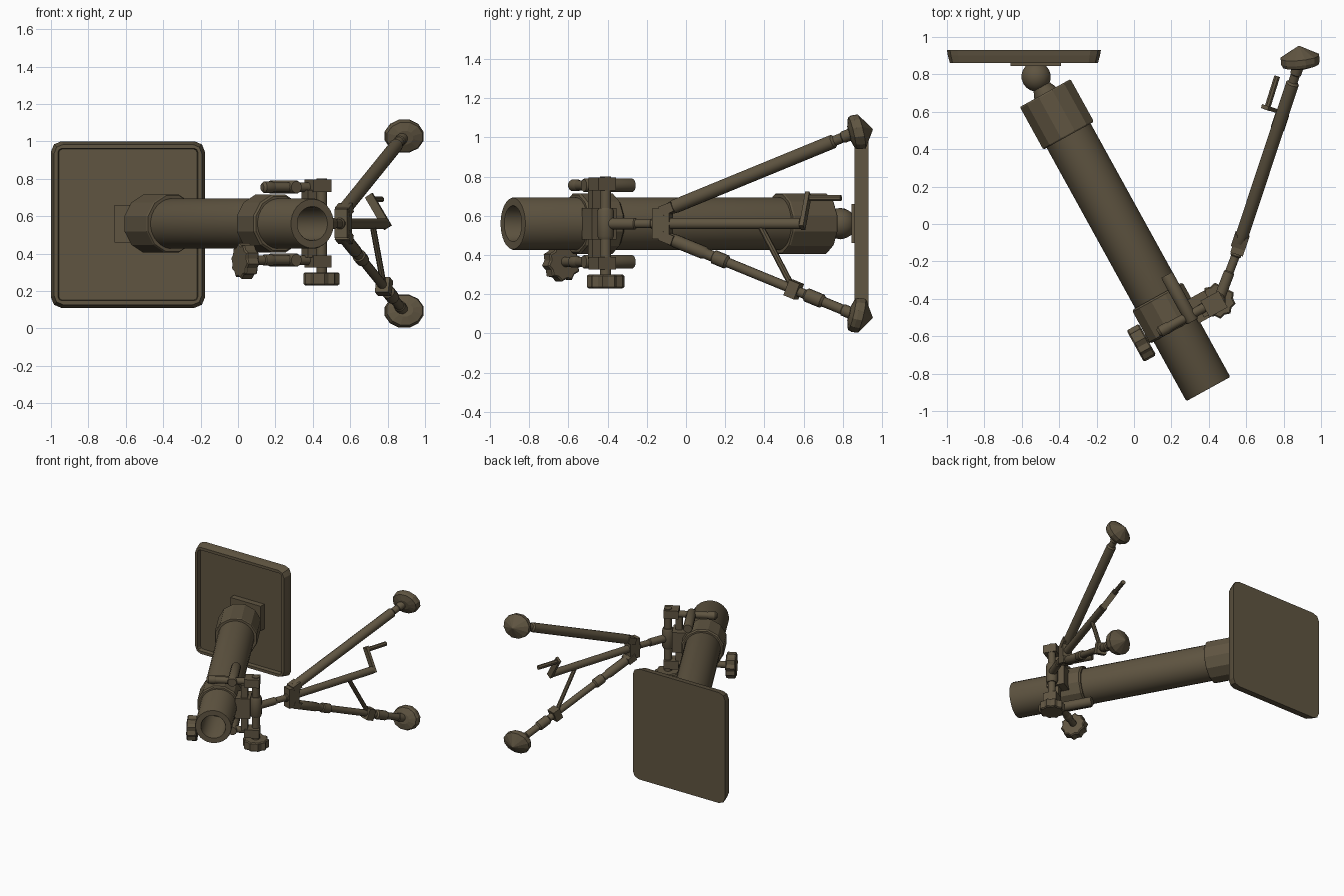
import bpy, bmesh, math
from mathutils import Vector as V

if "Cube" in bpy.data.objects:
    bpy.data.objects.remove(bpy.data.objects["Cube"])

olive = bpy.data.materials.new("olive_drab")
olive.diffuse_color = (0.115, 0.09, 0.053, 1)
olive.use_nodes = True
olive.node_tree.nodes["Principled BSDF"].inputs["Base Color"].default_value = olive.diffuse_color

ZC = 0.56                               # height of the symmetry plane
U = V((0.483, -0.876, 0)).normalized()  # along the barrel, breech to muzzle
P = V((-U.y, U.x, 0))                   # sideways, barrel towards bipod
O = V((-0.475, 0.70, ZC))               # breech end of the barrel
B = V((0.30, 0.954, 0)).normalized()    # bipod direction


def L(s, p=0, z=0):
    return O + U * s + P * p + V((0, 0, z))


def finish(name, bm, smooth=None):
    bmesh.ops.recalc_face_normals(bm, faces=bm.faces)
    me = bpy.data.meshes.new(name)
    bm.to_mesh(me)
    bm.free()
    me.materials.append(olive)
    ob = bpy.data.objects.new(name, me)
    bpy.context.collection.objects.link(ob)
    if smooth:
        bpy.context.view_layer.objects.active = ob
        ob.select_set(True)
        bpy.ops.object.shade_smooth_by_angle(angle=math.radians(smooth))
        ob.select_set(False)
    return ob


def loft(name, rings, smooth=None):
    bm = bmesh.new()
    vs = [[bm.verts.new(c) for c in r] for r in rings]
    n = len(vs[0])
    for a, b in zip(vs, vs[1:]):
        for i in range(n):
            bm.faces.new((a[i], a[(i + 1) % n], b[(i + 1) % n], b[i]))
    bm.faces.new(vs[0])
    bm.faces.new(vs[-1])
    return finish(name, bm, smooth)


def lathe(name, a, b, prof, n=12, smooth=35, lobe=1.0):
    """Turned part from a to b; prof holds (fraction of length, radius)."""
    a, b = V(a), V(b)
    d = b - a
    e = d.normalized()
    x = e.cross(V((0, 0, 1)) if abs(e.z) < 0.9 else V((1, 0, 0))).normalized()
    y = e.cross(x)
    rings = []
    for t, r in prof:
        ring = []
        for i in range(n):
            w = 2 * math.pi * (i + 0.5) / n
            k = r * (lobe if i % 2 else 1)
            ring.append(a + d * t + (x * math.cos(w) + y * math.sin(w)) * k)
        rings.append(ring)
    return loft(name, rings, smooth)


def rod(name, a, b, r, n=12):
    return lathe(name, a, b, [(0, r), (1, r)], n)


def box(name, c, xdir, size):
    x = V(xdir).normalized()
    z = V((0, 0, 1))
    z = (z - x * z.dot(x)).normalized()
    y = z.cross(x)
    h = [k / 2 for k in size]
    corners = ((-1, -1), (1, -1), (1, 1), (-1, 1))
    return loft(name, [[V(c) + x * h[0] * i + y * h[1] * j + z * h[2] * k
                        for i, j in corners] for k in (-1, 1)])


# --- base plate: tapered tray with rounded corners
def plate_ring(m, r, y):
    x0, x1, z0, z1 = -1 + m, -0.177 - m, 0.11 + m, 1.0 - m
    pts = []
    for cx, cz, a0 in ((x1 - r, z1 - r, 0), (x0 + r, z1 - r, 90),
                       (x0 + r, z0 + r, 180), (x1 - r, z0 + r, 270)):
        for k in (0, 45, 90):
            w = math.radians(a0 + k)
            pts.append(V((cx + r * math.cos(w), y, cz + r * math.sin(w))))
    return pts


loft("base_plate", [plate_ring(0, .055, .93), plate_ring(.005, .055, .90),
                    plate_ring(.016, .05, .86), plate_ring(.038, .02, .86),
                    plate_ring(.042, .018, .892)])
box("ball_socket_pad", (-.525, .87, ZC), (1, 0, 0), (.27, .05, .20))

# --- barrel with open bore, breech collar and ball
lathe("barrel", L(.1), L(1.807), [(0, .135), (.995, .135), (1, .131), (1, .092),
                                  (.995, .088), (.6, .088)], 28)
lathe("breech_collar", L(0), L(.26), [(0, .155), (.03, .16), (.97, .16), (1, .155)], 12, None)
ball = [((1 - math.cos(w)) / 2, max(.08 * math.sin(w), .002))
        for w in [math.pi * i / 10 for i in range(11)]]
lathe("breech_ball", L(-.18), L(-.02), ball, 14)
lathe("breech_neck", L(-.1), L(.02), [(0, .045), (.5, .05), (.8, .068), (1, .068)], 12)

# --- clamp band round the barrel
lathe("barrel_clamp", L(1.24), L(1.445), [(0, .15), (.05, .16), (.95, .16), (1, .15)], 12, None)
box("clamp_lug", L(1.405, .18), P, (.11, .14, .16))

# --- traverse frame, built the same above and below
for sgn, tag in ((1, "upper"), (-1, "lower")):
    z = .195 * sgn
    lathe(tag + "_buffer", L(1.165, .10, z), L(1.45, .10, z),
          [(0, .032), (.03, .036), (.97, .036), (1, .032)])
    rod(tag + "_cross_shaft", L(1.414, -.06 if sgn > 0 else -.19, z), L(1.414, .24, z), .026)
    lathe(tag + "_shaft_end", L(1.414, -.09, z), L(1.414, -.02, z),
          [(0, .02), (.2, .031), (.8, .031), (1, .026)])
    box(tag + "_frame_block", L(1.424, .246, .2025 * sgn), P, (.11, .10, .065))
box("frame_post", L(1.424, .19), P, (.05, .075, .36))
R = V((.447, -.41, 0))
Z = V((0, 0, 1))
rod("traverse_screw", R + Z * .28, R + Z * .80, .029)
lathe("traverse_sleeve", R + Z * .48, R + Z * .64,
      [(0, .036), (.1, .044), (.9, .044), (1, .036)])
lathe("traverse_wheel", R + Z * .23, R + Z * .30,
      [(0, .088), (.1, .097), (.9, .097), (1, .088)], 20, None, .86)
lathe("levelling_wheel", L(1.418, -.232, -.20), L(1.418, -.157, -.20),
      [(0, .088), (.1, .097), (.9, .097), (1, .088)], 20, None, .86)

# --- bipod head and central elevating tube with crank
H = V((.562, -.12, ZC))
lathe("head_connector", (.455, -.40, ZC), H,
      [(0, .03), (.5, .03), (.52, .024), (.8, .024), (.82, .03), (1, .03)])
box("bipod_head", H, B, (.09, .07, .155))
C = V((.785, .585, ZC))
rod("elevating_tube", H, C, .029)
side = V((-B.y, B.x, 0))
tip = C + side * .08 + V((0, 0, .13))
arm = tip - C
box("crank_arm", (C + tip) / 2 + B * .012, arm, (arm.length + .05, .022, .045))
rod("crank_handle", tip, tip + B * .19, .017, 8)

# --- legs and feet, mirrored about the head
profiles = {
    "upper": [(0, .028), (.05, .036), (.89, .036), (.9, .026), (.94, .026), (.945, .031), (1, .031)],
    "lower": [(0, .028), (.05, .034), (.20, .034), (.21, .028), (.25, .028), (.255, .036), (.32, .036),
              (.33, .025), (.74, .025), (.75, .036), (.83, .036), (.84, .026), (.94, .026),
              (.945, .031), (1, .031)]}
for sgn, tag in ((1, "upper"), (-1, "lower")):
    a = V((.565, -.10, ZC + .07 * sgn))
    b = V((.882, .855, ZC + .462 * sgn))
    lathe(tag + "_leg", a, b, profiles[tag])
    box(tag + "_leg_knuckle", a + (b - a) * .01, b - a, (.07, .08, .05))
    # oval domed foot
    cz = ZC + .47 * sgn
    foot = lathe(tag + "_foot", (.893, .832, cz - .012 * sgn), (.881, .952, cz + .012 * sgn),
                 [(0, .045), (.12, .098), (.28, .107), (.52, .107), (1, .003)], 12, None)
    for v in foot.data.vertices:
        v.co.z = cz + (v.co.z - cz) * .85
    if sgn < 0:
        # brace from the central tube to the sliding clamp on the lower leg
        m = a.lerp(b, .68)
        box("leg_clamp", m, b - a, (.06, .075, .085))
        rod("leg_brace", H.lerp(C, .70), m, .016, 8)
